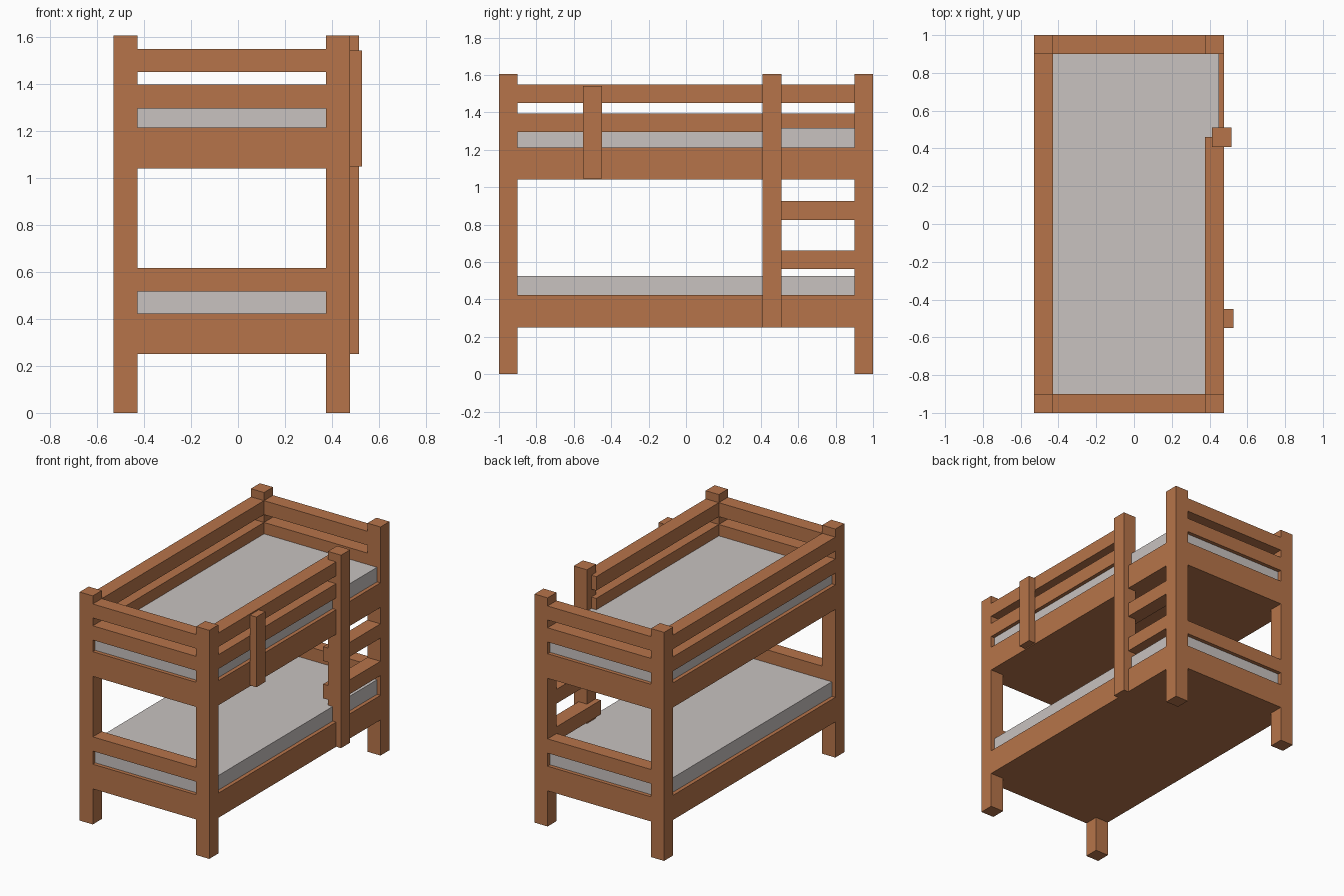
import bpy
import bmesh

if "Cube" in bpy.data.objects:
    bpy.data.objects.remove(bpy.data.objects["Cube"])


def material(name, color):
    m = bpy.data.materials.new(name)
    m.diffuse_color = (*color, 1)
    m.use_nodes = True
    m.node_tree.nodes["Principled BSDF"].inputs["Base Color"].default_value = m.diffuse_color
    return m


WOOD = material("warm_wood", (0.47, 0.175, 0.068))
CLOTH = material("grey_mattress", (0.58, 0.54, 0.525))


def box(name, x, y, z, mat=WOOD):
    """Box from (min, max) extents on each axis."""
    bm = bmesh.new()
    bmesh.ops.create_cube(bm, size=1)
    for v in bm.verts:
        v.co = [lo if c < 0 else hi for c, (lo, hi) in zip(v.co, (x, y, z))]
    me = bpy.data.meshes.new(name)
    bm.to_mesh(me)
    bm.free()
    me.materials.append(mat)
    ob = bpy.data.objects.new(name, me)
    bpy.context.collection.objects.link(ob)
    return ob


# Shared extents: outer frame and the two post columns
X0, X1, T = -0.53, 0.477, 0.102
LEFT, RIGHT = (X0, X0 + T), (X1 - T, X1)
FRONT, BACK = (-1.0, -0.9), (0.9, 1.0)
INNER_X, INNER_Y = (X0 + T, X1 - T), (-0.9, 0.9)
GUARDS = ((1.295, 1.395), (1.45, 1.548))

# Corner posts
for x in (LEFT, RIGHT):
    for y in (FRONT, BACK):
        box("corner_post", x, y, (0, 1.605))

# Bunks: solid base with the mattress slightly inset on top
for name, z in (("lower", 0.25), ("upper", 1.04)):
    box(name + "_base", (X0, X1), (-1, 1), (z, z + 0.173))
    box(name + "_mattress", (X0 + 0.027, X1 - 0.027), (-0.973, 0.973),
        (z + 0.173, z + 0.275), CLOTH)

# End rails
for y in (FRONT, BACK):
    for z in ((0.515, 0.615),) + GUARDS:
        box("end_rail", INNER_X, y, z)

# Side guard rails: full on the left, stopping at the ladder on the right
for z in GUARDS:
    box("left_guard_rail", LEFT, INNER_Y, z)
    box("right_guard_rail", RIGHT, (-0.9, 0.46), z)

# Guard rail support
box("guard_support", (X1, 0.528), (-0.55, -0.45), (1.047, 1.54))

# Ladder
box("ladder_post", (0.413, 0.515), (0.408, 0.51), (0.25, 1.605))
for z in (0.562, 0.825):
    box("ladder_rung", RIGHT, (0.41, 0.9), (z, z + 0.1))
